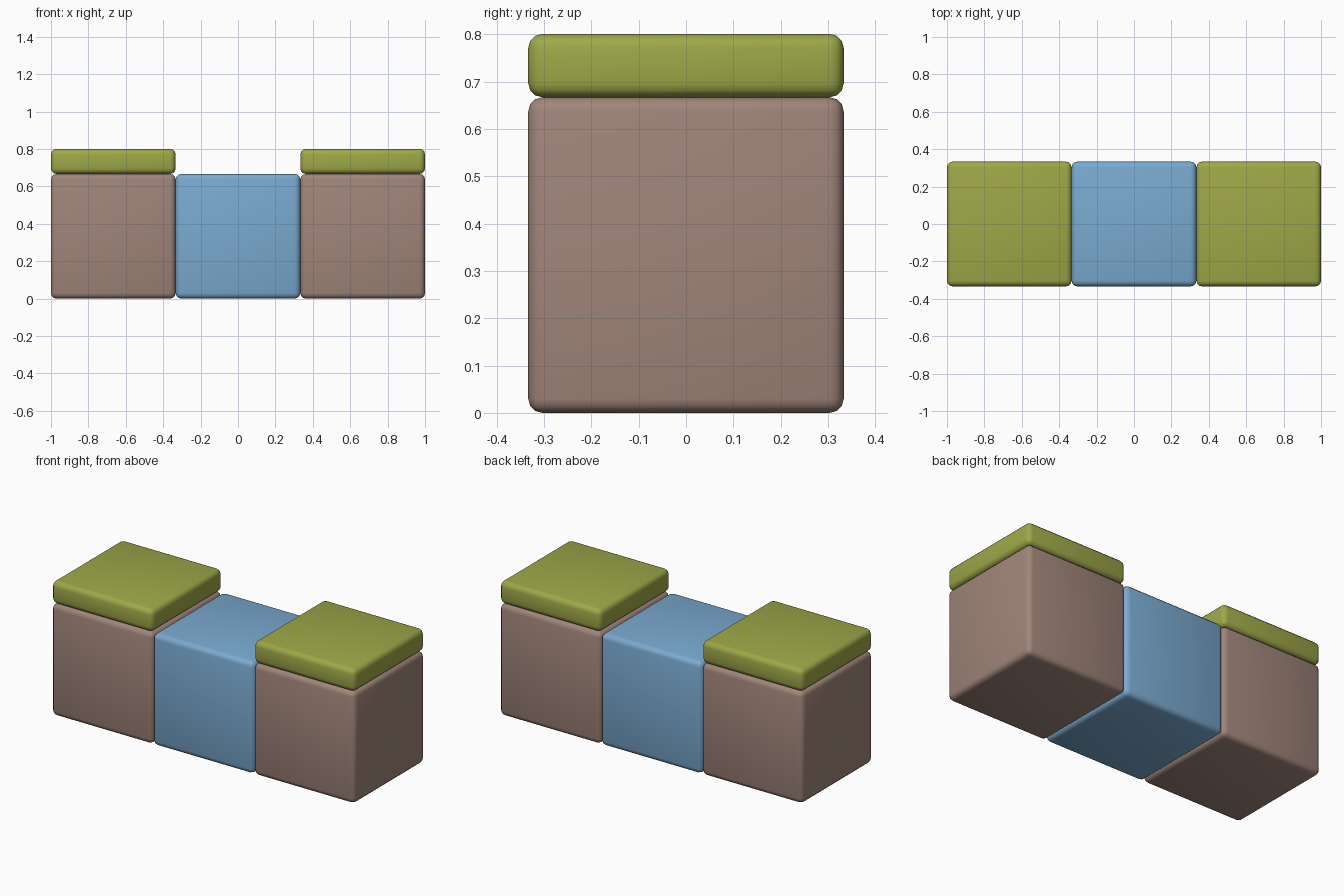
import bpy

if "Cube" in bpy.data.objects:
    bpy.data.objects.remove(bpy.data.objects["Cube"])


def material(name, rgb):
    def lin(c):
        c /= 255
        return c / 12.92 if c <= 0.04045 else ((c + 0.055) / 1.055) ** 2.4
    m = bpy.data.materials.new(name)
    m.diffuse_color = (*[lin(c) for c in rgb], 1)
    m.use_nodes = True
    m.node_tree.nodes["Principled BSDF"].inputs["Base Color"].default_value = m.diffuse_color
    return m


brown = material("dusty brown", (160, 133, 122))
blue = material("soft blue", (122, 170, 208))
green = material("olive green", (158, 168, 72))

S = 2 / 3      # block side
PAD = 0.134    # cushion thickness


def rounded_box(name, x, z0, height, mat):
    """Square box with softly rounded edges, standing on z0."""
    bpy.ops.mesh.primitive_cube_add(size=1, location=(x, 0, z0 + height / 2))
    ob = bpy.context.object
    ob.name = name
    ob.scale = (S, S, height)
    bpy.ops.object.transform_apply(location=False, rotation=False, scale=True)
    ob.data.materials.append(mat)
    bev = ob.modifiers.new("rounded edges", 'BEVEL')
    bev.width = 0.03
    bev.segments = 3
    bev.use_clamp_overlap = True
    bpy.ops.object.modifier_apply(modifier=bev.name)
    bpy.ops.object.shade_smooth_by_angle(angle=0.7)
    return ob


# middle block
rounded_box("middle_block", 0, 0, S, blue)

# end blocks with cushions on top
for side, x in (("left", -S), ("right", S)):
    rounded_box(side + "_block", x, 0, S, brown)
    rounded_box(side + "_cushion", x, S, PAD, green)
